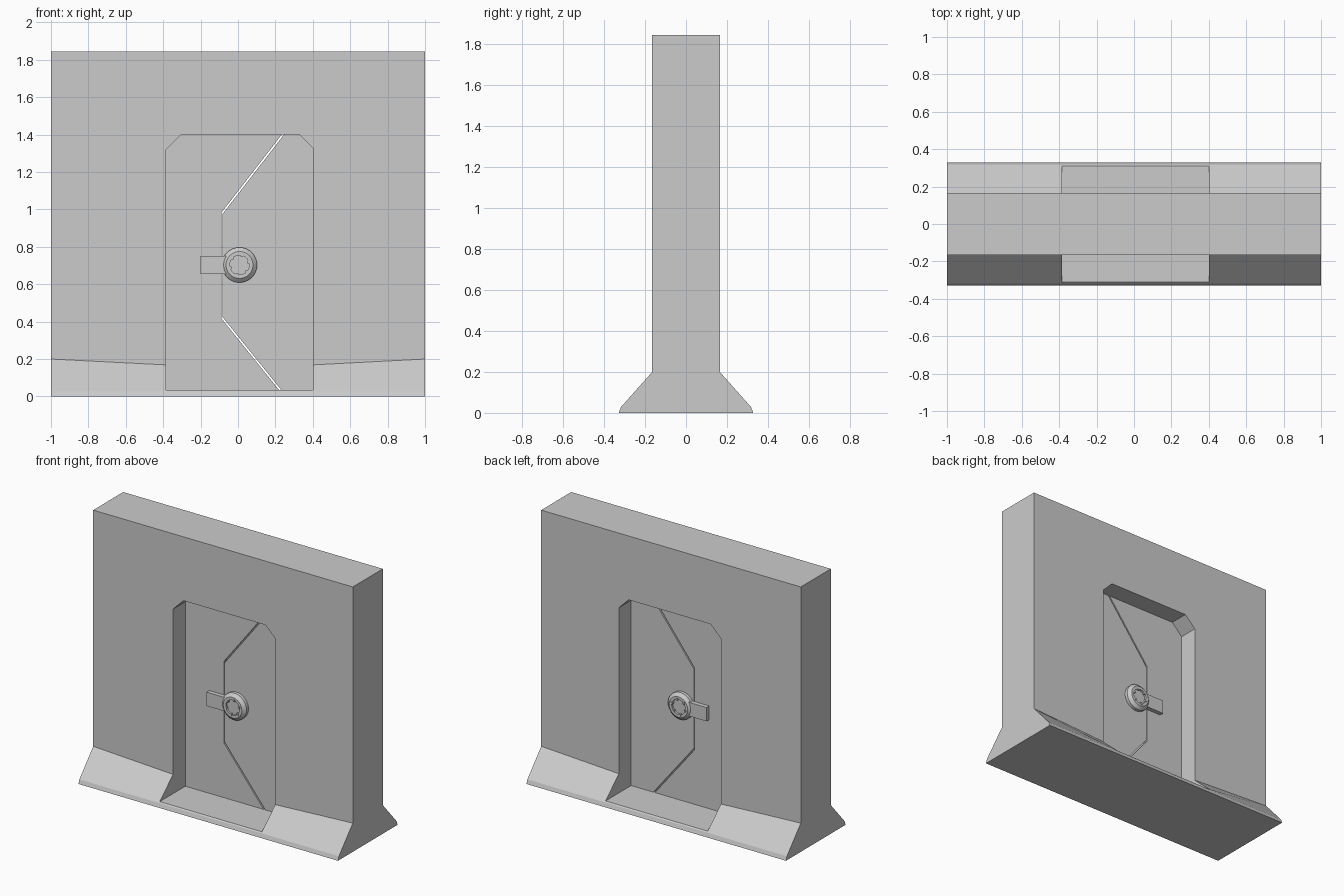
import bpy, bmesh, math
from mathutils import Vector

if "Cube" in bpy.data.objects:
    bpy.data.objects.remove(bpy.data.objects["Cube"])


def to_object(name, bm):
    bmesh.ops.recalc_face_normals(bm, faces=bm.faces)
    mesh = bpy.data.meshes.new(name)
    bm.to_mesh(mesh)
    bm.free()
    ob = bpy.data.objects.new(name, mesh)
    bpy.context.collection.objects.link(ob)
    return ob


def plate(name, outline, y0, y1):
    """Prism from an x-z outline, running from y0 to y1."""
    bm = bmesh.new()
    face = bm.faces.new([bm.verts.new((x, y0, z)) for x, z in outline])
    ext = bmesh.ops.extrude_face_region(bm, geom=[face])
    moved = [v for v in ext['geom'] if isinstance(v, bmesh.types.BMVert)]
    bmesh.ops.translate(bm, verts=moved, vec=(0, y1 - y0, 0))
    return to_object(name, bm)


def mirror_y(ob):
    mod = ob.modifiers.new("both_sides", 'MIRROR')
    mod.use_axis = (False, True, False)
    mod.use_mirror_merge = False


# Wall with flared foot, lofted through four sections
bm = bmesh.new()
rings = []
for x, flare in ((-1, 0.2), (-0.37, 0.168), (0.385, 0.168), (1, 0.2)):
    half = [(0.328, 0), (0.318, 0.028), (0.165, flare), (0.165, 1.845)]
    section = half + [(-y, z) for y, z in reversed(half)]
    rings.append([bm.verts.new((x, y, z)) for y, z in section])
for a, b in zip(rings, rings[1:]):
    for i in range(len(a)):
        j = (i + 1) % len(a)
        bm.faces.new((a[i], a[j], b[j], b[i]))
bm.faces.new(rings[0])
bm.faces.new(rings[-1])
wall = to_object("wall", bm)

# Doorway cut through the wall
L, R, B, T = -0.385, 0.402, 0.035, 1.40
cutter = plate("doorway_cutter", [(L, B), (R, B), (R, 1.325), (0.327, T),
                                  (-0.305, T), (L, 1.32)], -0.6, 0.6)
cutter.hide_render = True
cut = wall.modifiers.new("doorway", 'BOOLEAN')
cut.operation, cut.solver, cut.object = 'DIFFERENCE', 'EXACT', cutter
bpy.context.view_layer.objects.active = wall
bpy.ops.object.modifier_apply(modifier=cut.name)
bpy.data.objects.remove(cutter)

# Two interlocking door leaves with a narrow angled seam
plate("left_door_leaf", [(L, B), (0.219, B), (-0.087, 0.415), (-0.087, 0.985),
                         (0.234, T), (-0.305, T), (L, 1.32)], -0.03, 0.03)
plate("right_door_leaf", [(R, B), (R, 1.325), (0.327, T), (0.246, T),
                          (-0.083, 0.975), (-0.083, 0.425), (0.231, B)], -0.03, 0.03)

# Round lock, turned from a profile of radius and depth
cx, cz, face_y = 0.008, 0.703, -0.03
profile = [(0.0, -0.01), (0.094, -0.01), (0.094, 0.022), (0.072, 0.042),
           (0.052, 0.042), (0.052, 0.028), (0.0, 0.028)]
bm = bmesh.new()
pts = [bm.verts.new((cx + r, face_y - d, cz)) for r, d in profile]
edges = [bm.edges.new(p) for p in zip(pts, pts[1:])]
bmesh.ops.spin(bm, geom=pts + edges, cent=(cx, 0, cz), axis=(0, 1, 0),
               angle=math.tau, steps=32, use_duplicate=False)
bmesh.ops.remove_doubles(bm, verts=bm.verts, dist=0.0005)
lock = to_object("round_lock", bm)
bpy.context.view_layer.objects.active = lock
lock.select_set(True)
bpy.ops.object.shade_smooth_by_angle(angle=math.radians(30))
mirror_y(lock)

# Six small studs around the lock centre
bm = bmesh.new()
for k in range(6):
    a = math.tau * k / 6 + 0.3
    made = bmesh.ops.create_cube(bm, size=0.014)
    bmesh.ops.translate(bm, verts=made['verts'], vec=Vector(
        (cx + 0.053 * math.cos(a), face_y - 0.038, cz + 0.053 * math.sin(a))))
mirror_y(to_object("lock_studs", bm))

# Lock bar reaching over the left leaf
mirror_y(plate("lock_bar", [(-0.2, 0.655), (-0.06, 0.655), (-0.06, 0.751),
                            (-0.2, 0.751)], face_y + 0.01, face_y - 0.03))
